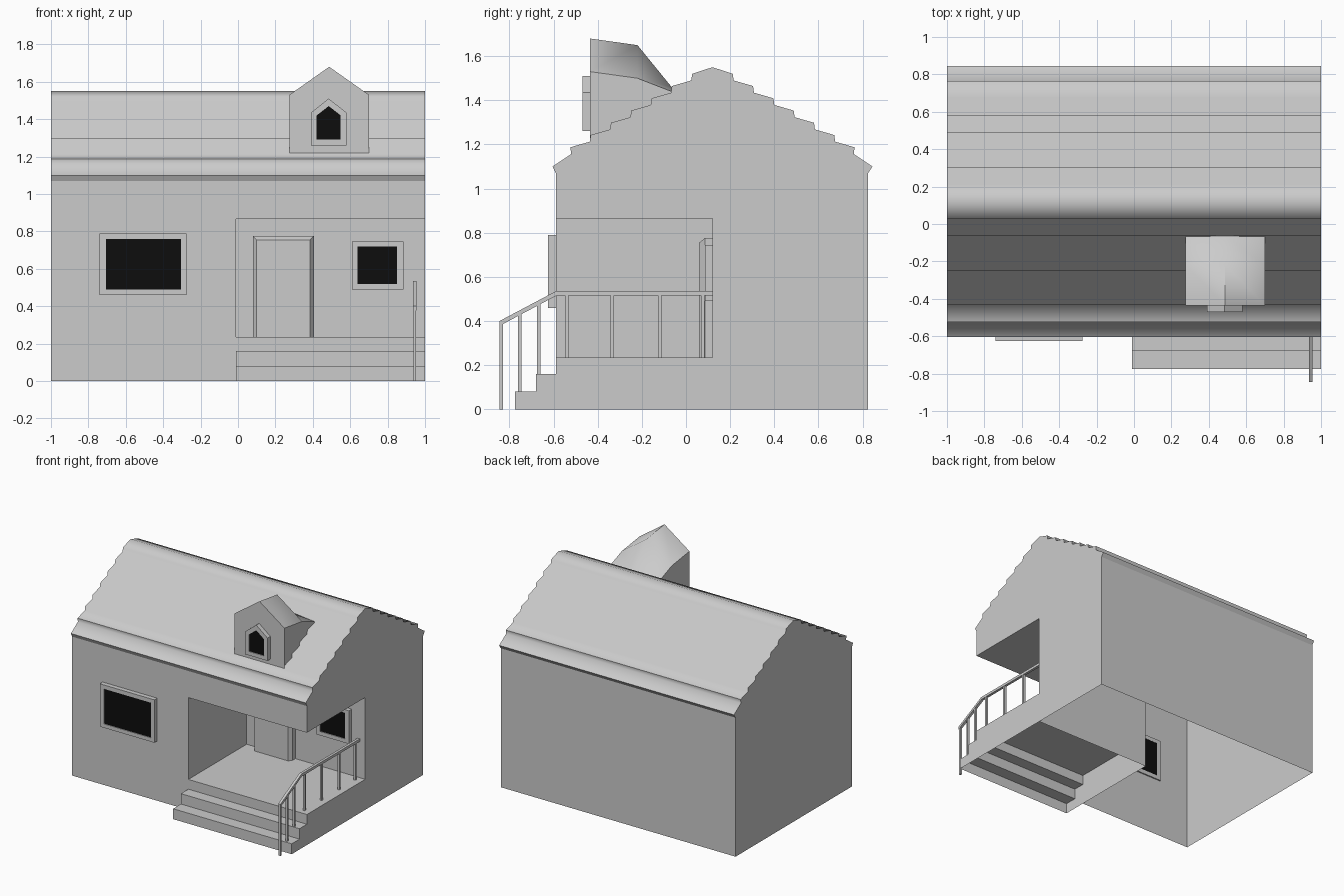
import bpy, bmesh, math

if "Cube" in bpy.data.objects:
    bpy.data.objects.remove(bpy.data.objects["Cube"])

RIDGE_Y, FRONT, BACK = 0.12, -0.59, 0.825
PX, PY, PTOP, FLOOR = -0.01, 0.12, 0.865, 0.235   # porch recess limits


def mesh_object(name, faces, smooth=None, mat=None):
    """Weld a list of polygons into one object with consistent normals."""
    bm = bmesh.new()
    for f in faces:
        bm.faces.new([bm.verts.new(p) for p in f])
    bmesh.ops.remove_doubles(bm, verts=bm.verts, dist=1e-4)
    bmesh.ops.recalc_face_normals(bm, faces=bm.faces)
    me = bpy.data.meshes.new(name)
    bm.to_mesh(me)
    bm.free()
    ob = bpy.data.objects.new(name, me)
    bpy.context.collection.objects.link(ob)
    if mat:
        me.materials.append(mat)
    if smooth:
        bpy.ops.object.select_all(action='DESELECT')
        ob.select_set(True)
        bpy.context.view_layer.objects.active = ob
        bpy.ops.object.shade_smooth_by_angle(angle=math.radians(smooth))
    return ob


def loft(rings, closed=True):
    """Quads joining successive rings of points."""
    out = []
    for a, b in zip(rings, rings[1:]):
        n = len(a)
        for i in range(n if closed else n - 1):
            j = (i + 1) % n
            out.append([a[i], a[j], b[j], b[i]])
    return out


def solid(name, rings, smooth=None, mat=None):
    return mesh_object(name, loft(rings) + [rings[0], rings[-1]], smooth, mat)


def at_x(prof, x):
    return [(x, y, z) for y, z in prof]


def at_y(prof, y):
    return [(x, y, z) for x, z in prof]


def rect(x0, x1, z0, z1):
    return [(x0, z0), (x1, z0), (x1, z1), (x0, z1)]


def box(name, x0, x1, y0, y1, z0, z1):
    return solid(name, [at_y(rect(x0, x1, z0, z1), y) for y in (y0, y1)])


black = bpy.data.materials.new("dark_glass")
black.diffuse_color = (0.004, 0.004, 0.004, 1)
black.use_nodes = True
black.node_tree.nodes["Principled BSDF"].inputs["Base Color"].default_value = black.diffuse_color

# Stepped roof profile: one half, then mirrored about the ridge
half = [(0, 1.55)]
for k in range(1, 8):
    d, z = 0.092 * k, 1.52 - 0.0555 * (k - 1)
    half += [(d, z), (d + (0.004 if k < 7 else -0.004), z - 0.03)]
half.append((0.725, 1.10))
roof = [(FRONT, 1.07)] + [(RIDGE_Y - d, z) for d, z in reversed(half)]
roof += [(RIDGE_Y + d, z) for d, z in half[1:]] + [(BACK, 1.07)]
mesh_object("roof", loft([at_x(roof, -1), at_x(roof, 1)], closed=False), smooth=80)

# Walls with the corner porch cut out, open underneath
front = [(-1, 0), (PX, 0), (PX, PTOP), (1, PTOP), (1, 1.07), (-1, 1.07)]
porch_left = [(FRONT, 0), (PY, 0), (PY, PTOP), (FRONT, PTOP)]
notch = [(BACK, 0), (PY, 0), (PY, PTOP), (FRONT, PTOP)]
mesh_object("walls", [
    at_x([(BACK, 0), (FRONT, 0)] + roof, -1),
    at_x(notch + roof, 1),
    at_y(front, FRONT),
    at_y(rect(-1, 1, 0, 1.07), BACK),
    at_x(porch_left, PX),
    at_y(rect(PX, 1, 0, PTOP), PY),
    [(PX, FRONT, PTOP), (1, FRONT, PTOP), (1, PY, PTOP), (PX, PY, PTOP)],
])

# Porch floor and steps
steps = [(FRONT, FLOOR), (FRONT, 0.16), (-0.68, 0.16), (-0.68, 0.08),
         (-0.775, 0.08), (-0.775, 0)]
deck = [(PY, FLOOR)] + steps
mesh_object("porch_steps", loft([at_x(deck, PX), at_x(deck, 1)], closed=False) + [
    at_x(deck + [(PY, 0)], 1),
    at_x(steps[1:] + [(FRONT, 0)], PX),
])


# Windows: a ring frame around a dark pane
def window(name, outer, inner, y0, y1):
    rings = [at_y(outer, y1), at_y(outer, y0), at_y(inner, y0), at_y(inner, y1)]
    mesh_object(name + "_frame", loft(rings + rings[:1]))
    solid(name + "_glass", [at_y(inner, y0 + 0.006), at_y(inner, y1 - 0.001)], mat=black)


def pent(cx, w, z0, z1, z2):
    return [(cx - w, z0), (cx + w, z0), (cx + w, z1), (cx, z2), (cx - w, z1)]


window("front_window", rect(-0.74, -0.275, 0.46, 0.79),
       rect(-0.705, -0.305, 0.49, 0.76), -0.625, -0.58)
window("porch_window", rect(0.61, 0.885, 0.49, 0.745),
       rect(0.64, 0.85, 0.52, 0.72), 0.085, 0.125)
window("dormer_window", pent(0.485, 0.095, 1.26, 1.435, 1.51),
       pent(0.485, 0.064, 1.29, 1.42, 1.47), -0.47, -0.43)

# Door with chamfered edge
solid("door", [at_y(rect(0.08, 0.405, FLOOR, 0.775), 0.12),
               at_y(rect(0.08, 0.405, FLOOR, 0.775), 0.085),
               at_y(rect(0.10, 0.385, FLOOR, 0.755), 0.06)])

# Dormer: gabled sections bending down into the roof
sections = [(-0.435, 1.21, 1.53, 1.68), (-0.22, 1.30, 1.50, 1.65), (-0.065, 1.42, 1.44, 1.46)]
solid("dormer", [at_y(pent(0.4875, 0.2125, a, b, c), y) for y, a, b, c in sections], smooth=50)

# Railing
rail = [(-0.845, 0.378), (-0.845, 0.40), (FRONT, 0.535), (PY, 0.535), (PY, 0.515), (-0.587, 0.515)]
solid("handrail", [at_x(rail, x) for x in (0.935, 0.955)])
posts = [(-0.837, 0, 0.39), (-0.753, 0.08, 0.435), (-0.667, 0.16, 0.48)]
posts += [(y, FLOOR, 0.52) for y in (-0.54, -0.335, -0.12, 0.075)]
for i, (y, z0, z1) in enumerate(posts):
    box(f"rail_post_{i + 1}", 0.937, 0.953, y - 0.008, y + 0.008, z0, z1)
